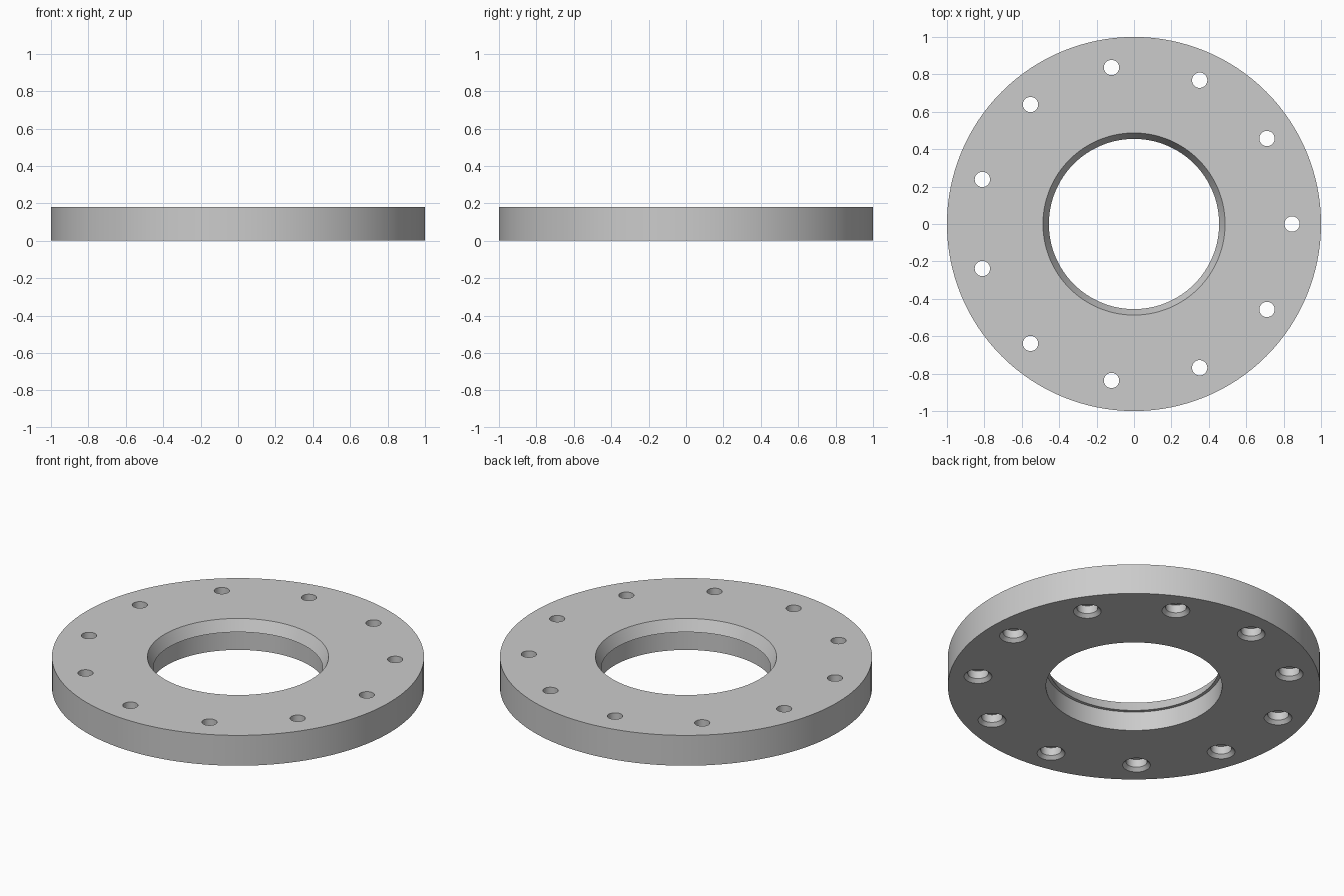
import bpy, bmesh, math

if "Cube" in bpy.data.objects:
    bpy.data.objects.remove(bpy.data.objects["Cube"])

HEIGHT = 0.18
BOLTS = 11
BOLT_CIRCLE = 0.845


def lathe(bm, profile, segs, cx=0.0, cy=0.0, closed=False):
    """Revolve (radius, z) points about a vertical axis; cap the ends if not closed."""
    rings = []
    for r, z in profile:
        rings.append([bm.verts.new((cx + r * math.cos(2 * math.pi * i / segs),
                                    cy + r * math.sin(2 * math.pi * i / segs), z))
                      for i in range(segs)])
    pairs = list(zip(rings, rings[1:]))
    if closed:
        pairs.append((rings[-1], rings[0]))
    else:
        bm.faces.new(rings[0])
        bm.faces.new(rings[-1])
    for a, b in pairs:
        for i in range(segs):
            j = (i + 1) % segs
            bm.faces.new((a[i], a[j], b[j], b[i]))


def make_object(name, bm):
    bmesh.ops.recalc_face_normals(bm, faces=bm.faces[:])
    mesh = bpy.data.meshes.new(name)
    bm.to_mesh(mesh)
    bm.free()
    obj = bpy.data.objects.new(name, mesh)
    bpy.context.collection.objects.link(obj)
    return obj


grey = bpy.data.materials.new("light_grey")
grey.diffuse_color = (0.6, 0.6, 0.6, 1.0)
grey.use_nodes = True
grey.node_tree.nodes["Principled BSDF"].inputs["Base Color"].default_value = grey.diffuse_color

# Flange ring: stepped bore below, tapered lip above
bm = bmesh.new()
lathe(bm, [(1.0, 0.0), (1.0, HEIGHT), (0.487, HEIGHT),
           (0.455, 0.114), (0.473, 0.114), (0.473, 0.0)], 128, closed=True)
flange = make_object("flange_ring", bm)
flange.data.materials.append(grey)

# Bolt holes: narrow on top, counterbored and chamfered underneath
bm = bmesh.new()
for k in range(BOLTS):
    a = 2 * math.pi * k / BOLTS
    lathe(bm, [(0.095, -0.02), (0.075, 0.0), (0.056, 0.019), (0.056, 0.066),
               (0.041, 0.066), (0.041, HEIGHT + 0.02)], 32,
          BOLT_CIRCLE * math.cos(a), BOLT_CIRCLE * math.sin(a))
cutter = make_object("bolt_hole_cutter", bm)
cutter.data.materials.append(grey)
cutter.hide_render = True

# Cut the holes and apply
mod = flange.modifiers.new("bolt_holes", 'BOOLEAN')
mod.operation = 'DIFFERENCE'
mod.solver = 'EXACT'
mod.object = cutter
bpy.context.view_layer.objects.active = flange
flange.select_set(True)
cutter.select_set(False)
bpy.ops.object.modifier_apply(modifier=mod.name)
bpy.data.objects.remove(cutter, do_unlink=True)

# Smooth round walls, sharp rims
bpy.ops.object.shade_smooth_by_angle(angle=math.radians(20))
